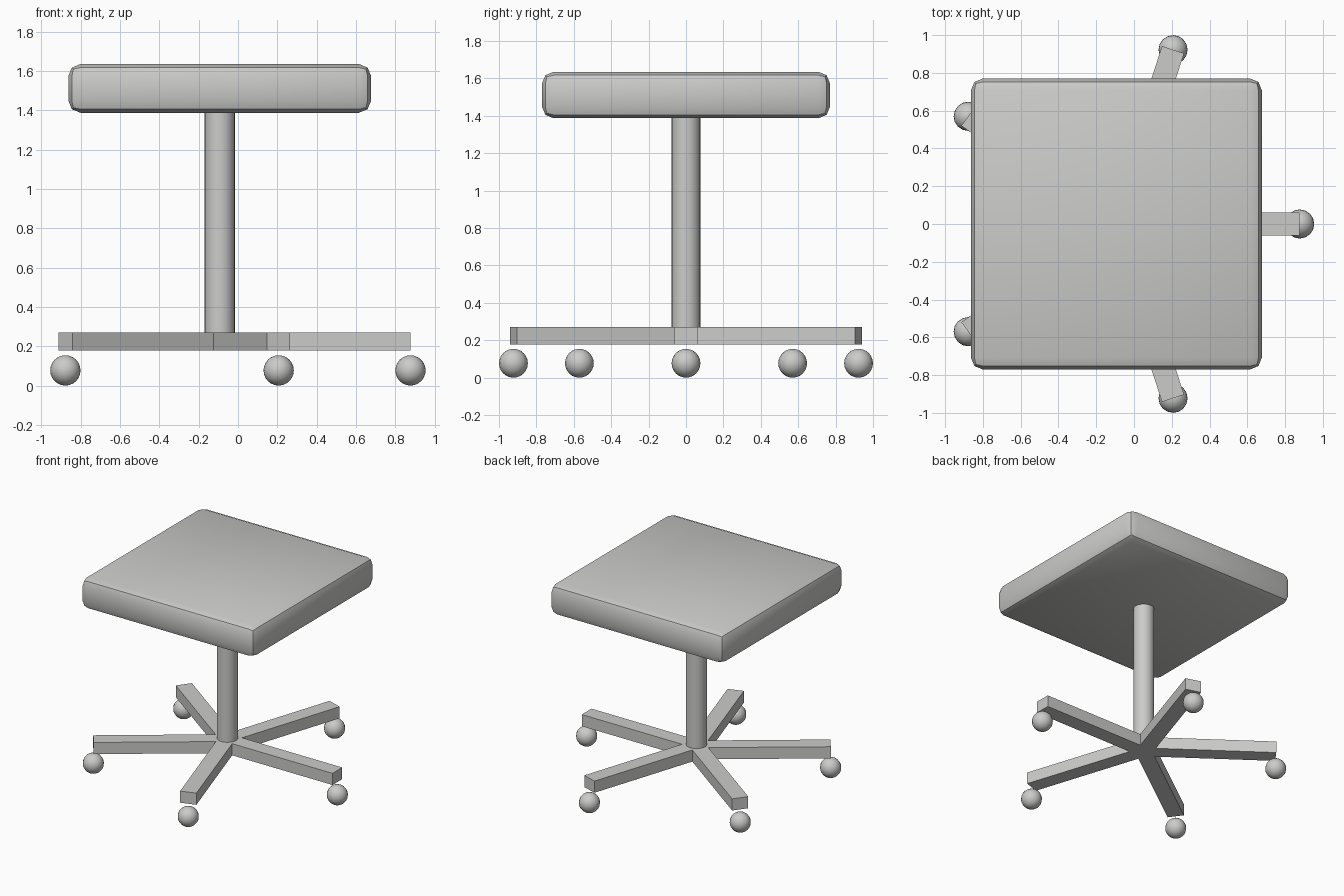
import bpy, math

if "Cube" in bpy.data.objects:
    bpy.data.objects.remove(bpy.data.objects["Cube"])

CX = -0.093            # column axis
ARM_LEN = 0.97
ARM_W, ARM_Z0, ARM_Z1 = 0.123, 0.178, 0.271
SEAT_Z0, SEAT_Z1 = 1.387, 1.635
BALL_R = 0.077

grey = bpy.data.materials.new("plain_grey")
grey.diffuse_color = (0.6, 0.6, 0.59, 1)
grey.use_nodes = True
grey.node_tree.nodes["Principled BSDF"].inputs["Base Color"].default_value = grey.diffuse_color


def finish(name, smooth=True):
    ob = bpy.context.object
    ob.name = name
    ob.data.materials.append(grey)
    bpy.ops.object.transform_apply(location=False, rotation=True, scale=True)
    if smooth:
        bpy.ops.object.shade_smooth_by_angle(angle=math.radians(30))
    return ob


def box(name, loc, size, rot=0.0, bevel=0.0):
    bpy.ops.mesh.primitive_cube_add(size=1, location=loc, rotation=(0, 0, rot))
    ob = bpy.context.object
    ob.scale = size
    if bevel:
        bpy.ops.object.transform_apply(location=False, rotation=True, scale=True)
        mod = ob.modifiers.new("rounded_edges", 'BEVEL')
        mod.width, mod.segments = bevel, 2
        bpy.ops.object.modifier_apply(modifier=mod.name)
    return finish(name, smooth=bool(bevel))


# Square cushion with rounded edges
box("seat", (CX, 0, (SEAT_Z0 + SEAT_Z1) / 2), (1.54, 1.54, SEAT_Z1 - SEAT_Z0), bevel=0.062)

# Central column
bpy.ops.mesh.primitive_cylinder_add(vertices=24, radius=0.077, depth=SEAT_Z0 - ARM_Z1,
                                    location=(CX, 0, (SEAT_Z0 + ARM_Z1) / 2))
finish("column")

# Five-arm star base with a ball caster below each tip
for i in range(5):
    a = i * math.tau / 5
    dx, dy = math.cos(a), math.sin(a)
    box(f"base_arm_{i + 1}",
        (CX + dx * ARM_LEN / 2, dy * ARM_LEN / 2, (ARM_Z0 + ARM_Z1) / 2),
        (ARM_LEN, ARM_W, ARM_Z1 - ARM_Z0), rot=a)
    bpy.ops.mesh.primitive_uv_sphere_add(segments=16, ring_count=12, radius=BALL_R,
                                         location=(CX + dx * ARM_LEN, dy * ARM_LEN, BALL_R))
    finish(f"caster_{i + 1}")
